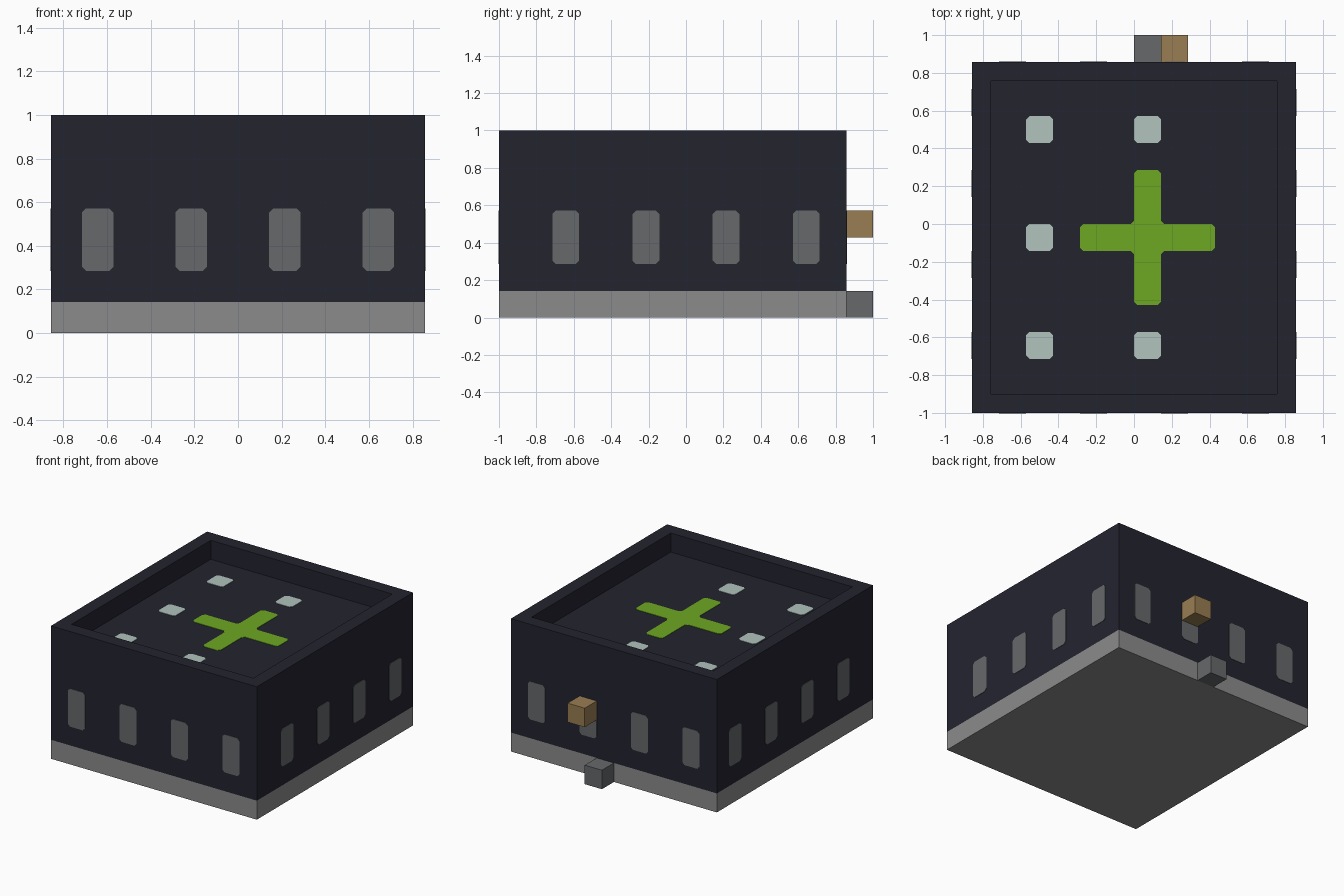
import bpy, bmesh, math
from mathutils import Matrix, Vector

U = 1 / 7          # one block of the building grid
CUT = 0.018        # corner cut of the painted panels
THICK = 0.003      # panel thickness

cube = bpy.data.objects.get("Cube")
if cube:
    bpy.data.objects.remove(cube, do_unlink=True)


def material(name, *rgb):
    """Flat material from display colour values."""
    linear = [((c / 255 + 0.055) / 1.055) ** 2.4 for c in rgb] + [1]
    mat = bpy.data.materials.new(name)
    mat.use_nodes = True
    mat.diffuse_color = linear
    mat.node_tree.nodes["Principled BSDF"].inputs["Base Color"].default_value = linear
    return mat


navy = material("dark navy", 35, 36, 47)
stone = material("light grey", 139, 139, 139)
slate = material("slate grey", 102, 104, 106)
wood = material("tan wood", 153, 125, 82)
green = material("leaf green", 109, 168, 34)
pale = material("pale mint", 177, 195, 190)


def finish(name, bm, mat):
    bmesh.ops.recalc_face_normals(bm, faces=bm.faces)
    mesh = bpy.data.meshes.new(name)
    bm.to_mesh(mesh)
    bm.free()
    mesh.materials.append(mat)
    obj = bpy.data.objects.new(name, mesh)
    bpy.context.collection.objects.link(obj)
    return obj


def box_mesh(low, high):
    """Box between two corners given in grid blocks."""
    low, high = Vector(low) * U, Vector(high) * U
    bm = bmesh.new()
    bmesh.ops.create_cube(bm, size=1, matrix=Matrix.Translation((low + high) / 2)
                          @ Matrix.Diagonal((*(high - low), 1)))
    return bm


def panel(name, outline, mat, place):
    """Thin plate with cut corners; outline in blocks, lying on local xy."""
    pts = [Vector((x, y, 0)) * U for x, y in outline]
    bm = bmesh.new()
    verts = []
    for i, p in enumerate(pts):
        for q in (pts[i - 1], pts[(i + 1) % len(pts)]):
            verts.append(bm.verts.new(p + (q - p).normalized() * CUT))
    face = bm.faces.new(verts)
    grown = bmesh.ops.extrude_face_region(bm, geom=[face])["geom"]
    top = [v for v in grown if isinstance(v, bmesh.types.BMVert)]
    bmesh.ops.translate(bm, verts=top, vec=(0, 0, THICK))
    bm.transform(place)
    return finish(name, bm, mat)


def rect(x, y, w, h):
    return [(x, y), (x + w, y), (x + w, y + h), (x, y + h)]


# Base and walls with a sunken roof
finish("base_slab", box_mesh((-6, -7, 0), (6, 6, 1)), stone)
walls = box_mesh((-6, -7, 1), (6, 6, 7))
roof = max(walls.faces, key=lambda f: f.calc_center_median().z)
bmesh.ops.inset_region(walls, faces=[roof], thickness=U)
grown = bmesh.ops.extrude_face_region(walls, geom=[roof])["geom"]
bmesh.ops.translate(walls, vec=(0, 0, -U),
                    verts=[v for v in grown if isinstance(v, bmesh.types.BMVert)])
if roof.is_valid:
    bmesh.ops.delete(walls, geom=[roof], context="FACES_ONLY")
finish("walls_and_parapet", walls, navy)

# Four windows on each side
upright = Matrix.Rotation(math.pi / 2, 4, "X")
sides = {"front": (0, (0, -7, 0)), "left": (90, (6, 0, 0)),
         "back": (180, (0, 6, 0)), "right": (270, (-6, 0, 0))}
for side, (angle, spot) in sides.items():
    place = (Matrix.Translation(Vector(spot) * U)
             @ Matrix.Rotation(math.radians(angle), 4, "Z") @ upright)
    for i, x in enumerate((-5, -2, 1, 4)):
        panel(f"{side}_window_{i + 1}", rect(x, 2, 1, 2), slate, place)

# Roof lights and cross
roof_place = Matrix.Translation((0, 0, 6 * U))
for i, (x, y) in enumerate([(-4, 3), (-4, -1), (-4, -5), (0, 3), (0, -5)]):
    panel(f"roof_light_{i + 1}", rect(x, y, 1, 1), pale, roof_place)
arm = [(0.5, -0.5), (2.5, -0.5), (2.5, 0.5)]
cross = []
for turn in range(4):
    for x, y in arm:
        for _ in range(turn):
            x, y = -y, x
        cross.append((x + 0.5, y - 0.5))
panel("roof_cross", cross, green, roof_place)

# Rear step and sign block
finish("rear_step", box_mesh((0, 6, 0), (1, 7, 1)), slate)
finish("rear_wood_block", box_mesh((1, 6, 3), (2, 7, 4)), wood)
